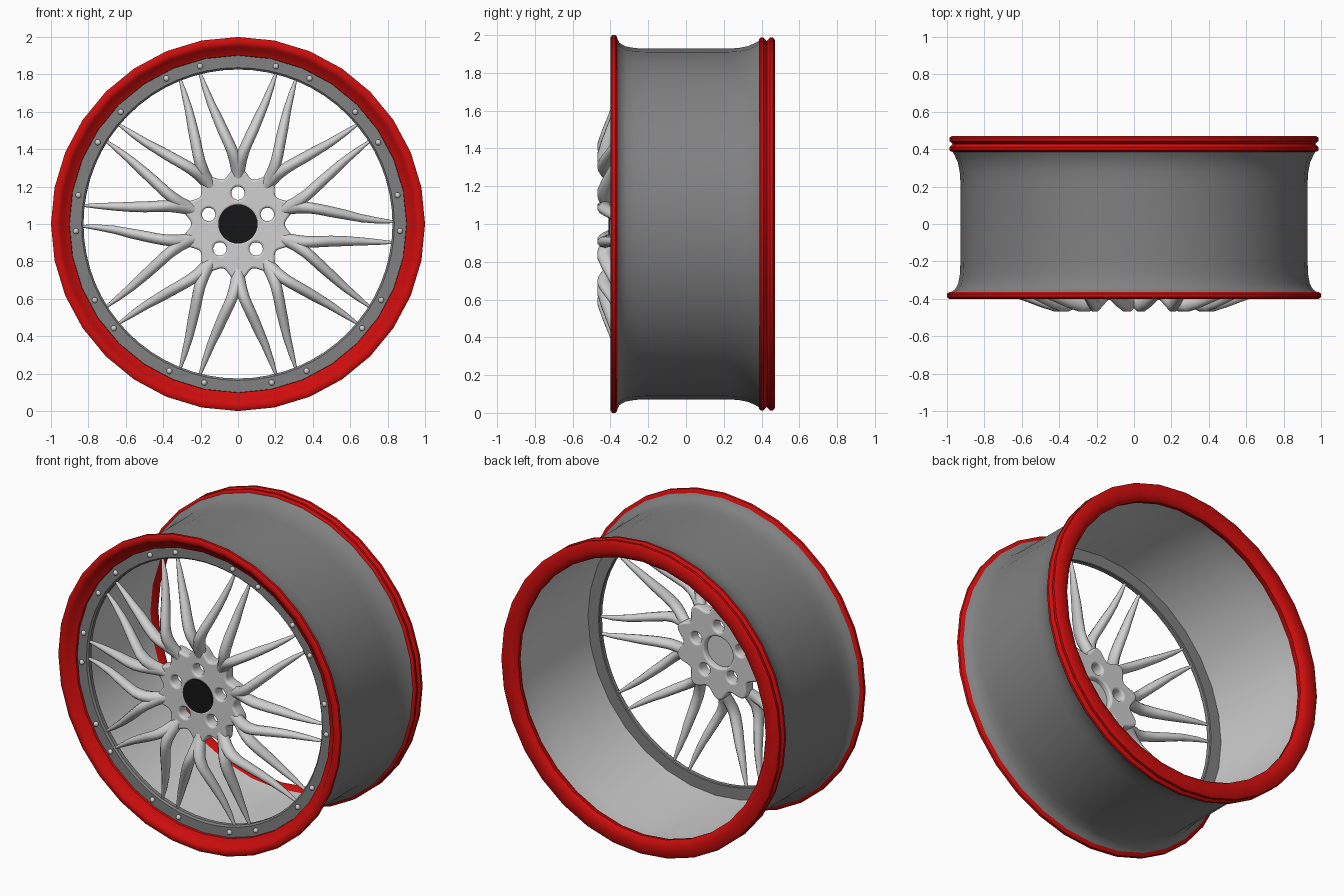
import bpy, bmesh, math
from math import sin, cos, pi, radians

if "Cube" in bpy.data.objects:
    bpy.data.objects.remove(bpy.data.objects["Cube"], do_unlink=True)


def material(name, color):
    m = bpy.data.materials.new(name)
    m.use_nodes = True
    m.diffuse_color = (*color, 1)
    m.node_tree.nodes["Principled BSDF"].inputs["Base Color"].default_value = (*color, 1)
    return m


RED = material("red", (0.62, 0.004, 0.004))
DARK = material("dark grey", (0.22, 0.22, 0.22))
SILVER = material("silver", (0.63, 0.63, 0.63))
BLACK = material("black", (0.008, 0.008, 0.008))


def polar(r, angle, y):
    """Point at a radius and angle around the wheel axle."""
    return (r * cos(angle), y, 1 + r * sin(angle))


def smooth(ob, angle=40):
    bpy.ops.object.select_all(action='DESELECT')
    ob.select_set(True)
    bpy.context.view_layer.objects.active = ob
    bpy.ops.object.shade_smooth_by_angle(angle=radians(angle))


def finish(bm, name, *mats, angle=40):
    bmesh.ops.recalc_face_normals(bm, faces=bm.faces)
    me = bpy.data.meshes.new(name)
    bm.to_mesh(me)
    bm.free()
    for m in mats:
        me.materials.append(m)
    ob = bpy.data.objects.new(name, me)
    bpy.context.collection.objects.link(ob)
    smooth(ob, angle)
    return ob


def bridge(bm, rings, closed):
    """Quads between successive closed rings of vertices."""
    n = len(rings[0])
    pairs = list(zip(rings, rings[1:] + rings[:1])) if closed else list(zip(rings, rings[1:]))
    for a, b in pairs:
        for i in range(n):
            j = (i + 1) % n
            bm.faces.new((a[i], a[j], b[j], b[i]))


def revolve(name, profile, segs, *mats, angle=40):
    """Turn a closed (radius, y) profile around the axle."""
    bm = bmesh.new()
    rings = [[bm.verts.new(polar(r, 2 * pi * i / segs, y)) for i in range(segs)]
             for r, y in profile]
    bridge(bm, rings, True)
    return finish(bm, name, *mats, angle=angle)


def disc(name, radius, y0, y1, mat):
    bm = bmesh.new()
    rings = [[bm.verts.new(polar(radius, 2 * pi * i / 32, y)) for i in range(32)]
             for y in (y0, y1)]
    bridge(bm, rings, False)
    for ring in rings:
        bm.faces.new(ring)
    return finish(bm, name, mat)


# Barrel: dark outside, silver on faces that look at the axle
barrel = revolve("barrel", [
    (.98, -.365), (.957, -.35), (.94, -.32), (.931, -.27), (.928, -.2), (.928, .22),
    (.932, .28), (.942, .33), (.958, .365), (.972, .39), (.93, .42),
    (.895, .42), (.9, .36), (.905, .28), (.905, -.3), (.905, -.345)], 32, DARK, SILVER)
for p in barrel.data.polygons:
    c, n = p.center, p.normal
    if c.x * n.x + (c.z - 1) * n.z < -0.3:
        p.material_index = 1

# Red lips at the front and back
revolve("front_lip", [
    (.9, -.335), (.902, -.355), (.94, -.375), (.953, -.394), (.968, -.4), (.988, -.4),
    (1, -.391), (1, -.374), (.99, -.365), (.96, -.36), (.93, -.335)], 32, RED)
revolve("back_lip", [
    (.96, .385), (.978, .387), (.987, .396), (.987, .41), (.968, .428), (.987, .444),
    (.987, .46), (.975, .47), (.92, .47), (.89, .462), (.877, .445), (.88, .42),
    (.9, .39)], 32, RED)

# Flat mounting ring behind the front lip
revolve("mounting_ring", [
    (.826, -.33), (.836, -.34), (.91, -.34), (.91, -.3), (.83, -.3), (.826, -.305)],
    64, DARK, angle=30)

# Ring bolts, mirrored left and right
bm = bmesh.new()
for a in (76.5, 63.8, 43.7, 30.2, 10.2, -2.5, -28, -40, -65, -78):
    for ang in (a, 180 - a):
        new = bmesh.ops.create_uvsphere(bm, u_segments=10, v_segments=6, radius=.016)
        bmesh.ops.translate(bm, verts=new["verts"], vec=polar(.867, radians(ang), -.343))
finish(bm, "ring_bolts", SILVER)

# Hub plate: scalloped outline with bolt holes and a centre hole
curve = bpy.data.curves.new("hub", 'CURVE')
curve.dimensions = '2D'
curve.fill_mode = 'BOTH'
curve.extrude = .028
curve.bevel_depth = .012
curve.bevel_resolution = 2
curve.offset = -.012


def outline(n, radius, cx=0, cy=0):
    s = curve.splines.new('POLY')
    s.points.add(n - 1)
    s.use_cyclic_u = True
    for i, p in enumerate(s.points):
        t = 2 * pi * i / n
        p.co = (cx + radius(t) * cos(t), cy + radius(t) * sin(t), 0, 1)


outline(160, lambda t: .278 - .028 * cos(10 * t))
outline(32, lambda t: .1)
for k in range(5):
    t = radians(90 + 72 * k)
    outline(20, lambda _: .036, .165 * cos(t), .165 * sin(t))
hub = bpy.data.objects.new("hub", curve)
bpy.context.collection.objects.link(hub)
hub.location = (0, -.365, 1)
hub.rotation_euler.x = pi / 2
curve.materials.append(SILVER)
bpy.ops.object.select_all(action='DESELECT')
hub.select_set(True)
bpy.context.view_layer.objects.active = hub
bpy.ops.object.convert(target='MESH')
smooth(bpy.context.view_layer.objects.active)

disc("hub_core", .108, -.392, -.36, SILVER)
disc("centre_cap", .105, -.41, -.392, BLACK)

# Spokes: ten pairs, each a tapered loft. (radius, offset angle, y, half width, half depth)
STATIONS = [
    (.22, 18, -.368, .03, .03), (.28, 17.8, -.385, .036, .036), (.33, 16.2, -.41, .035, .04),
    (.38, 14, -.428, .032, .041), (.43, 11.8, -.43, .031, .04), (.5, 9.1, -.41, .03, .037),
    (.58, 7, -.383, .027, .033), (.66, 5.4, -.36, .022, .026), (.75, 4.4, -.338, .016, .018),
    (.835, 3.8, -.322, .007, .009)]


def spoke(bm, centre, side, twist):
    rings = []
    for r, off, y, w, d in STATIONS:
        # the pair may lean a little towards its tips
        lean = twist * min(1, max(0, (r - .3) / .4))
        a = radians(centre + side * off + lean)
        px, _, pz = polar(r, a, y)
        ring = []
        for i in range(10):
            t = 2 * pi * i / 10
            s = w * cos(t)
            ring.append(bm.verts.new((px - s * sin(a), y + d * sin(t), pz + s * cos(a))))
        rings.append(ring)
    bridge(bm, rings, False)
    bm.faces.new(rings[0])
    bm.faces.new(rings[-1])


bm = bmesh.new()
for k in range(10):
    for side in (-1, 1):
        spoke(bm, 36 * k, side, -3 if k in (0, 5) else 0)
finish(bm, "spokes", SILVER, angle=60)
